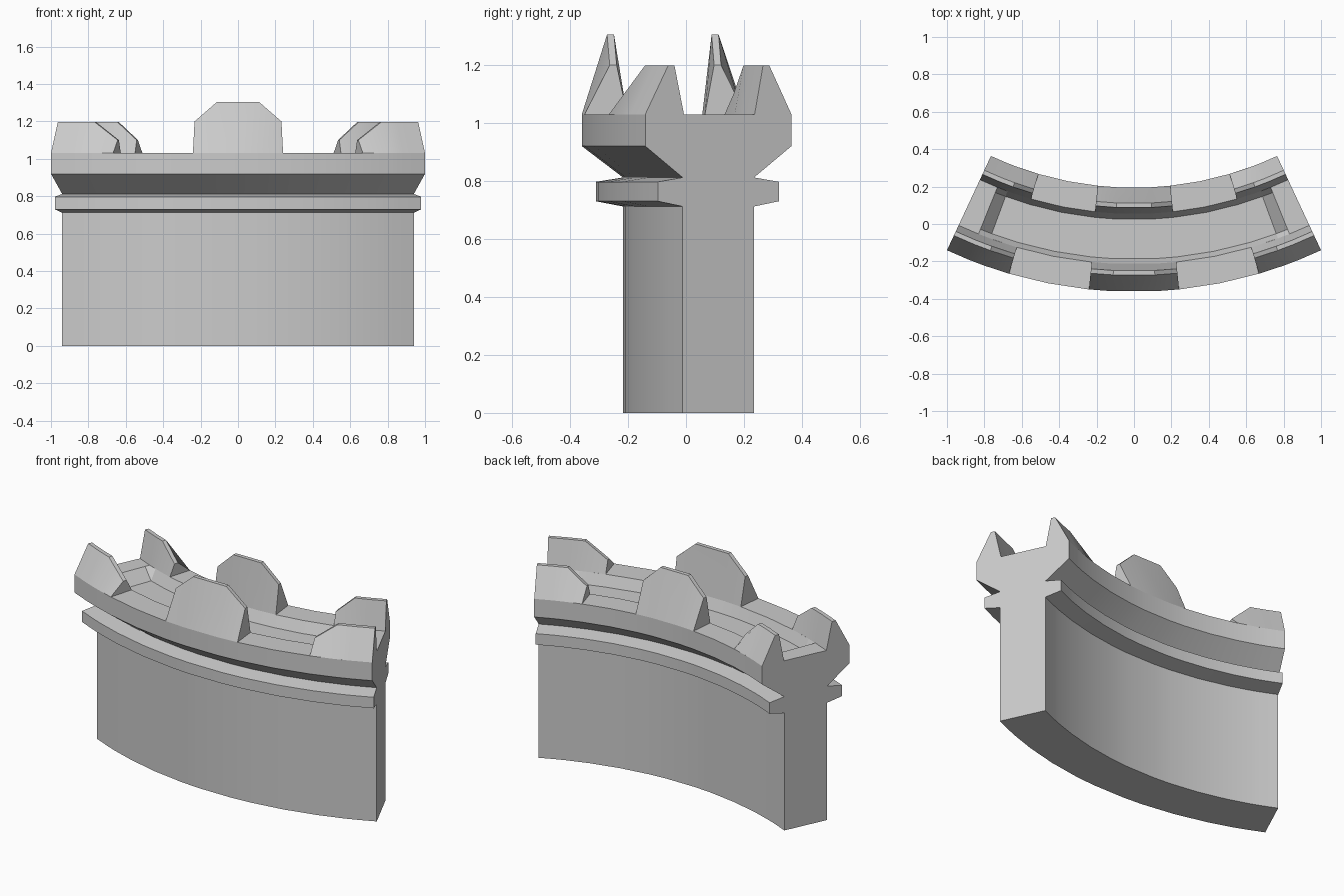
import bpy, bmesh
from math import sin, cos, radians

if "Cube" in bpy.data.objects:
    bpy.data.objects.remove(bpy.data.objects["Cube"])

CENTRE_Y = 2.004      # centre of the arc the wall follows
FLOOR, RIM = 0.965, 1.03


def sweep(name, angles, section):
    """Join the (radius, z) loops given by section(angle) around the arc, with end caps."""
    bm = bmesh.new()
    loops = []
    for a in angles:
        t = radians(a)
        loops.append([bm.verts.new((r * sin(t), CENTRE_Y - r * cos(t), z)) for r, z in section(a)])
    n = len(loops[0])
    for p, q in zip(loops, loops[1:]):
        for i in range(n):
            j = (i + 1) % n
            bm.faces.new((p[i], p[j], q[j], q[i]))
    bm.faces.new(loops[0])
    bm.faces.new(loops[-1])
    bmesh.ops.recalc_face_normals(bm, faces=bm.faces)
    mesh = bpy.data.meshes.new(name)
    bm.to_mesh(mesh)
    bm.free()
    ob = bpy.data.objects.new(name, mesh)
    bpy.context.collection.objects.link(ob)
    bpy.ops.object.select_all(action='DESELECT')
    ob.select_set(True)
    bpy.context.view_layer.objects.active = ob
    bpy.ops.object.shade_smooth_by_angle(angle=radians(25))
    return ob


# Wall with ledge, corbel and sunken walkway (walkway rises to the rim at both ends)
def wall_section(a):
    floor = RIM if abs(a) > 21 else FLOOR
    return [(2.224, 0), (2.224, 0.712), (2.318, 0.73), (2.318, 0.797), (2.224, 0.812),
            (2.366, 0.92), (2.366, RIM), (2.219, RIM), (2.192, floor),
            (1.980, floor), (1.950, RIM), (1.81, RIM), (1.81, 0.92),
            (1.952, 0.812), (1.858, 0.797), (1.858, 0.73), (1.952, 0.712), (1.952, 0)]


half = [2.8, 6, 11.2, 16.4, 20.3, 22, 25]
sweep("wall", [-a for a in reversed(half)] + half, wall_section)


# Merlons: tapered blocks with chamfered shoulders; stations are angle -> top height
def merlon(name, radii, stations):
    base_out, base_in, top_out, top_in = radii
    sweep(name, list(stations), lambda a: [(base_out, RIM), (top_out, stations[a]),
                                           (top_in, stations[a]), (base_in, RIM)])


sides = {"front": ((2.366, 2.219, 2.279, 2.255), 5.85),
         "back": ((1.81, 1.950, 1.894, 1.918), 6.15)}
for side, (radii, w) in sides.items():
    merlon(side + "_middle_merlon", radii, {-w: 1.2, -2.8: 1.305, 2.8: 1.305, w: 1.2})
    for s, label in ((-1, "left"), (1, "right")):
        merlon(f"{side}_{label}_merlon", radii,
               {s * 16.4: 1.1, s * 19.7: 1.198, s * 22: 1.198, s * 25: 1.198})
